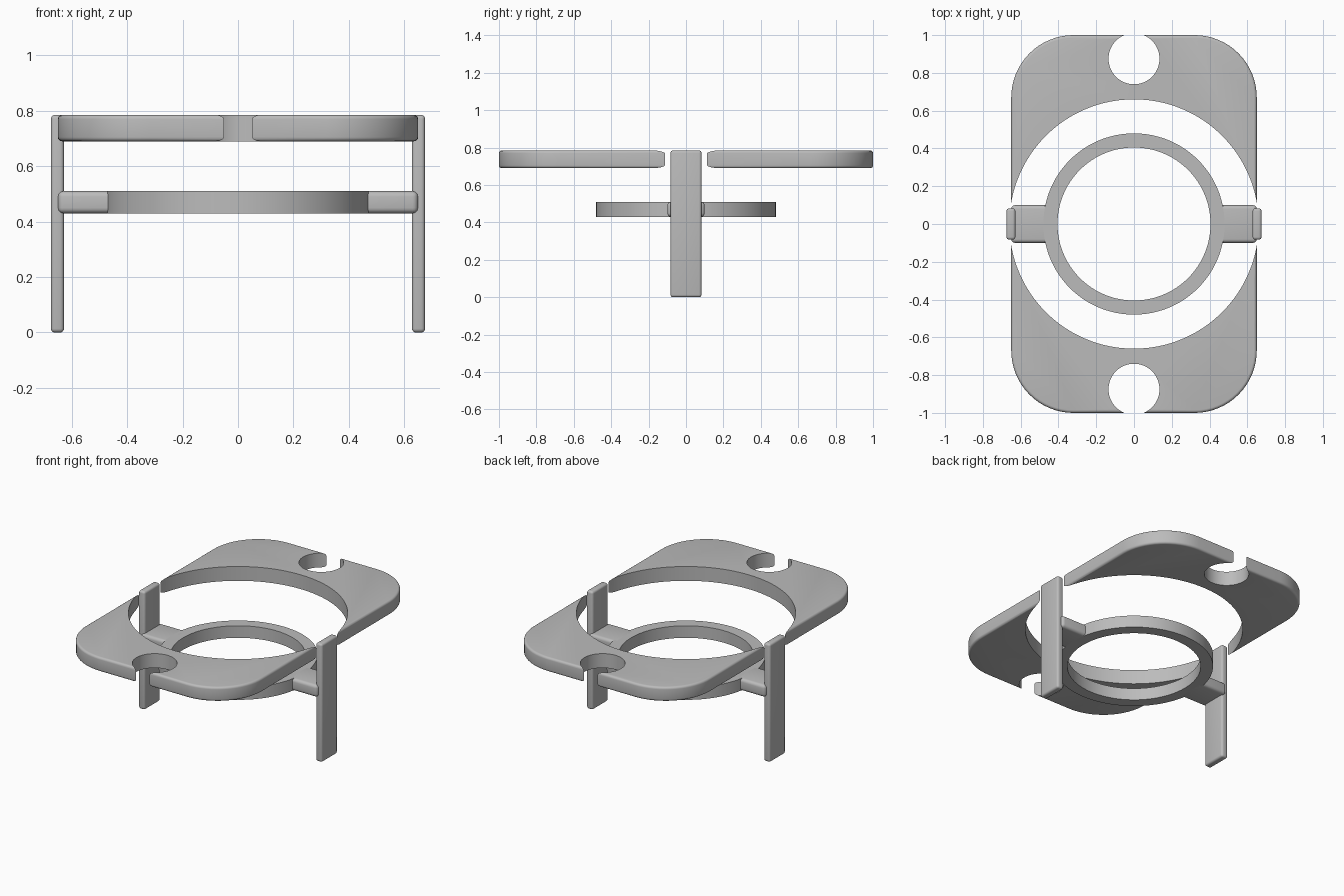
import bpy
import bmesh
import math

cube = bpy.data.objects.get("Cube")
if cube:
    bpy.data.objects.remove(cube, do_unlink=True)

grey = bpy.data.materials.new("plain grey")
grey.use_nodes = True
GREY = (0.5, 0.5, 0.5, 1)
grey.diffuse_color = GREY
grey.node_tree.nodes["Principled BSDF"].inputs["Base Color"].default_value = GREY

PLATE_Z, PLATE_TOP = 0.69, 0.785
RING_Z, RING_TOP = 0.43, 0.51


def finish(name, bm):
    bmesh.ops.recalc_face_normals(bm, faces=bm.faces)
    mesh = bpy.data.meshes.new(name)
    bm.to_mesh(mesh)
    bm.free()
    mesh.materials.append(grey)
    ob = bpy.data.objects.new(name, mesh)
    bpy.context.collection.objects.link(ob)
    return ob


def smooth(ob):
    bpy.ops.object.select_all(action='DESELECT')
    ob.select_set(True)
    bpy.context.view_layer.objects.active = ob
    bpy.ops.object.shade_smooth_by_angle(angle=math.radians(32))


def arc(cx, cy, r, start, end, n):
    steps = [math.radians(start + (end - start) * i / n) for i in range(n + 1)]
    return [(cx + r * math.cos(a), cy + r * math.sin(a)) for a in steps]


def prism(name, outline, z0, z1, rim=0.0):
    """Extrude a closed outline, optionally rounding its top and bottom rims."""
    bm = bmesh.new()
    face = bm.faces.new([bm.verts.new((x, y, z0)) for x, y in outline])
    ext = bmesh.ops.extrude_face_region(bm, geom=[face], use_keep_orig=True)
    top = [v for v in ext["geom"] if isinstance(v, bmesh.types.BMVert)]
    bmesh.ops.translate(bm, verts=top, vec=(0, 0, z1 - z0))
    if rim:
        edges = [e for e in bm.edges if abs(e.verts[0].co.z - e.verts[1].co.z) < 1e-5]
        bmesh.ops.bevel(bm, geom=edges, offset=rim, segments=4, profile=0.5, affect='EDGES')
    return finish(name, bm)


def rounded_box(name, lo, hi, radius, open_x=None):
    """Box with rounded edges; edges lying on the plane x = open_x stay sharp."""
    bm = bmesh.new()
    bmesh.ops.create_cube(bm, size=1)
    for v in bm.verts:
        v.co = [lo[i] if v.co[i] < 0 else hi[i] for i in range(3)]
    edges = [e for e in bm.edges
             if open_x is None or any(abs(v.co.x - open_x) > 1e-4 for v in e.verts)]
    bmesh.ops.bevel(bm, geom=edges, offset=radius, segments=4, profile=0.5, affect='EDGES')
    ob = finish(name, bm)
    smooth(ob)
    return ob


def cut(ob, cutter):
    mod = ob.modifiers.new("cut", 'BOOLEAN')
    mod.operation, mod.solver, mod.object = 'DIFFERENCE', 'EXACT', cutter
    bpy.context.view_layer.objects.active = ob
    bpy.ops.object.modifier_apply(modifier=mod.name)
    bpy.data.objects.remove(cutter, do_unlink=True)


def disc(name, y, r, z0, z1, n):
    return prism(name, arc(0, y, r, 0, 360, n)[:-1], z0, z1)


# Top plate: rounded rectangle, split by the large opening, notched at both ends
R = 0.33
corners = [(1, 1, 0), (-1, 1, 90), (-1, -1, 180), (1, -1, 270)]
outline = [p for sx, sy, a in corners
           for p in arc(sx * (0.65 - R), sy * (1 - R), R, a, a + 90, 16)]
plate = prism("top_plate", outline, PLATE_Z, PLATE_TOP, rim=0.015)
cut(plate, disc("opening_cutter", 0, 0.66, 0.5, 1, 128))
for side in (-1, 1):
    cut(plate, disc("notch_cutter", side * 0.875, 0.135, 0.5, 1, 64))
smooth(plate)

# Lower ring
ring = disc("lower_ring", 0, 0.48, RING_Z, RING_TOP, 96)
cut(ring, disc("ring_cutter", 0, 0.405, 0.2, 0.6, 96))
smooth(ring)

# Arms and legs on both sides
for side, label in ((1, "left"), (-1, "right")):
    xs = sorted((side * 0.45, side * 0.65))
    rounded_box(label + "_arm", (xs[0], -0.1, RING_Z), (xs[1], 0.1, RING_TOP),
                0.02, open_x=side * 0.45)
    xs = sorted((side * 0.628, side * 0.675))
    rounded_box(label + "_leg", (xs[0], -0.083, 0), (xs[1], 0.083, PLATE_TOP), 0.014)
